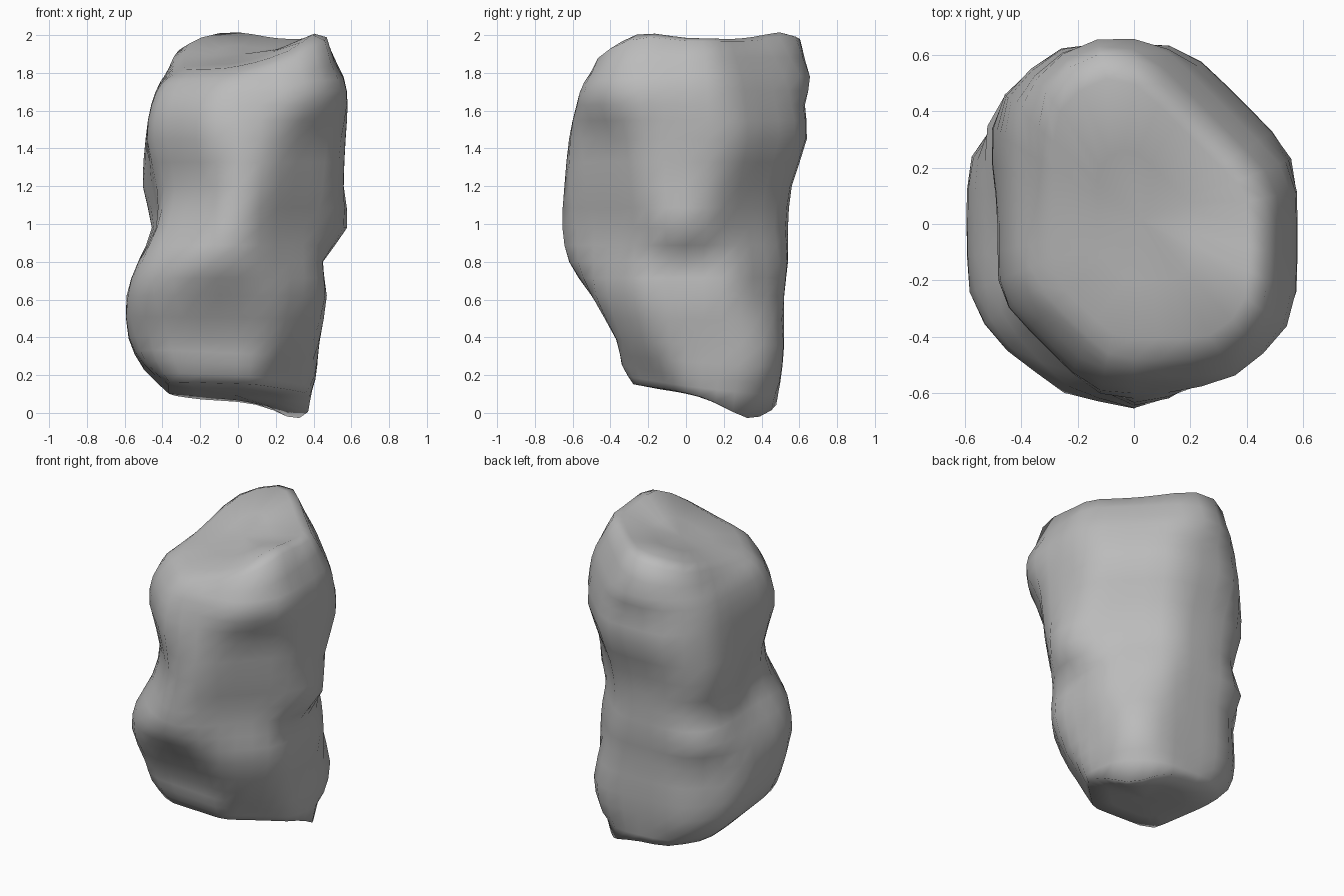
import bpy
import bmesh
from math import cos, exp, pi, radians, sin, tau
from mathutils import Vector

if "Cube" in bpy.data.objects:
    bpy.data.objects.remove(bpy.data.objects["Cube"], do_unlink=True)

AROUND = 32         # points around each ring
SPLIT = 2           # steps between neighbouring rings
SHARPNESS = 20      # higher gives crisper corners between the stone's flats

# Stone cross-sections: height, tilt along x, tilt along y, then the distance
# of eight flats in hundredths, counter-clockwise from +x
RINGS = [
    (.12, -.03, -.12, "38 46 48 47 37 46 28 26"),
    (.22, -.06, -.10, "41 53 50 57 50 51 34 31"),
    (.38, -.03, -.03, "43 57 52 60 58 55 37 40"),
    (.62, .00, .00, "47 51 52 59 59 63 50 49"),
    (.80, .00, .00, "45 50 54 65 53 62 62 49"),
    (.98, .00, .00, "58 47 54 60 46 53 67 49"),
    (1.2, .00, .00, "56 50 56 65 51 48 66 53"),
    (1.45, .00, .00, "57 58 64 65 49 53 62 56"),
    (1.63, .00, .00, "58 56 63 63 46 51 58 64"),
    (1.76, .03, .03, "56 52 66 61 41 44 54 64"),
    (1.87, .17, .15, "47 42 61 56 34 40 48 57"),
]

# Hollows: direction in degrees, height, angular width, vertical width, depth
DENTS = [(190, 1.14, 22, .20, .07)]

# Raised or lowered spots on the two ends: x, y, spread, lift
BOTTOM_SPOTS = [(.33, .35, .20, -.10)]
TOP_SPOTS = [(-.12, .44, .25, .06), (.40, -.25, .22, .08)]


def flats_radius(angle, flats):
    """Radius of a rounded polygon bounded by evenly spaced flats."""
    total = 0
    for k, flat in enumerate(flats):
        facing = max(0, cos(angle - tau * k / len(flats)))
        total += (facing / flat) ** SHARPNESS
    return total ** (-1 / SHARPNESS)


def dent_depth(angle, height):
    depth = 0
    for direction, level, spread, rise, amount in DENTS:
        turn = (angle - radians(direction) + pi) % tau - pi
        depth += amount * exp(-(turn / radians(spread)) ** 2 - ((height - level) / rise) ** 2)
    return depth


def ring_points(height, tilt_x, tilt_y, text):
    flats = [int(word) / 100 for word in text.split()]
    points = []
    for i in range(AROUND):
        angle = tau * i / AROUND
        radius = flats_radius(angle, flats) - dent_depth(angle, height)
        x, y = radius * cos(angle), radius * sin(angle)
        points.append(Vector((x, y, height + tilt_x * x + tilt_y * y)))
    return points


def spline(a, b, c, d, t):
    """Catmull-Rom curve from b to c."""
    return (b * 2 + (c - a) * t + (a * 2 - b * 5 + c * 4 - d) * t ** 2
            + (b * 3 - a - c * 3 + d) * t ** 3) / 2


def refine(rings):
    """Insert smooth in-between rings."""
    padded = [rings[0]] + rings + [rings[-1]]
    result = []
    for i in range(len(rings) - 1):
        for s in range(SPLIT):
            result.append([spline(*four, s / SPLIT) for four in zip(*padded[i:i + 4])])
    return result + [rings[-1]]


def inset_ring(ring, factor, lift):
    """Shrink a ring to its centre to round off an end."""
    middle = sum(ring, Vector()) / len(ring)
    return [middle.lerp(p, factor) + Vector((0, 0, lift)) for p in ring]


def lift_spots(ring, spots):
    for p in ring:
        for x, y, spread, lift in spots:
            p.z += lift * exp(-((p.x - x) ** 2 + (p.y - y) ** 2) / spread ** 2)


rings = refine([ring_points(*r) for r in RINGS])
rings.insert(0, inset_ring(rings[0], .6, -.01))
rings.append(inset_ring(rings[-1], .85, .025))
rings.append(inset_ring(rings[-1], .5, -.015))
for ring in rings[:2]:
    lift_spots(ring, BOTTOM_SPOTS)
for ring in rings[-3:]:
    lift_spots(ring, TOP_SPOTS)

# Skin the rings and close both ends
bm = bmesh.new()
loops = [[bm.verts.new(p) for p in ring] for ring in rings]
for lower, upper in zip(loops, loops[1:]):
    for i in range(AROUND):
        j = (i + 1) % AROUND
        bm.faces.new((lower[i], lower[j], upper[j], upper[i]))
for loop in (loops[0], loops[-1]):
    cap = bm.faces.new(loop)
    bmesh.ops.poke(bm, faces=[cap])
bmesh.ops.recalc_face_normals(bm, faces=bm.faces)
for face in bm.faces:
    face.smooth = True
mesh = bpy.data.meshes.new("boulder")
bm.to_mesh(mesh)
bm.free()

# Plain stone material
stone = bpy.data.materials.new("stone grey")
stone.use_nodes = True
colour = (.5, .5, .5, 1)
stone.diffuse_color = colour
stone.node_tree.nodes["Principled BSDF"].inputs["Base Color"].default_value = colour
mesh.materials.append(stone)

boulder = bpy.data.objects.new("boulder", mesh)
bpy.context.collection.objects.link(boulder)
